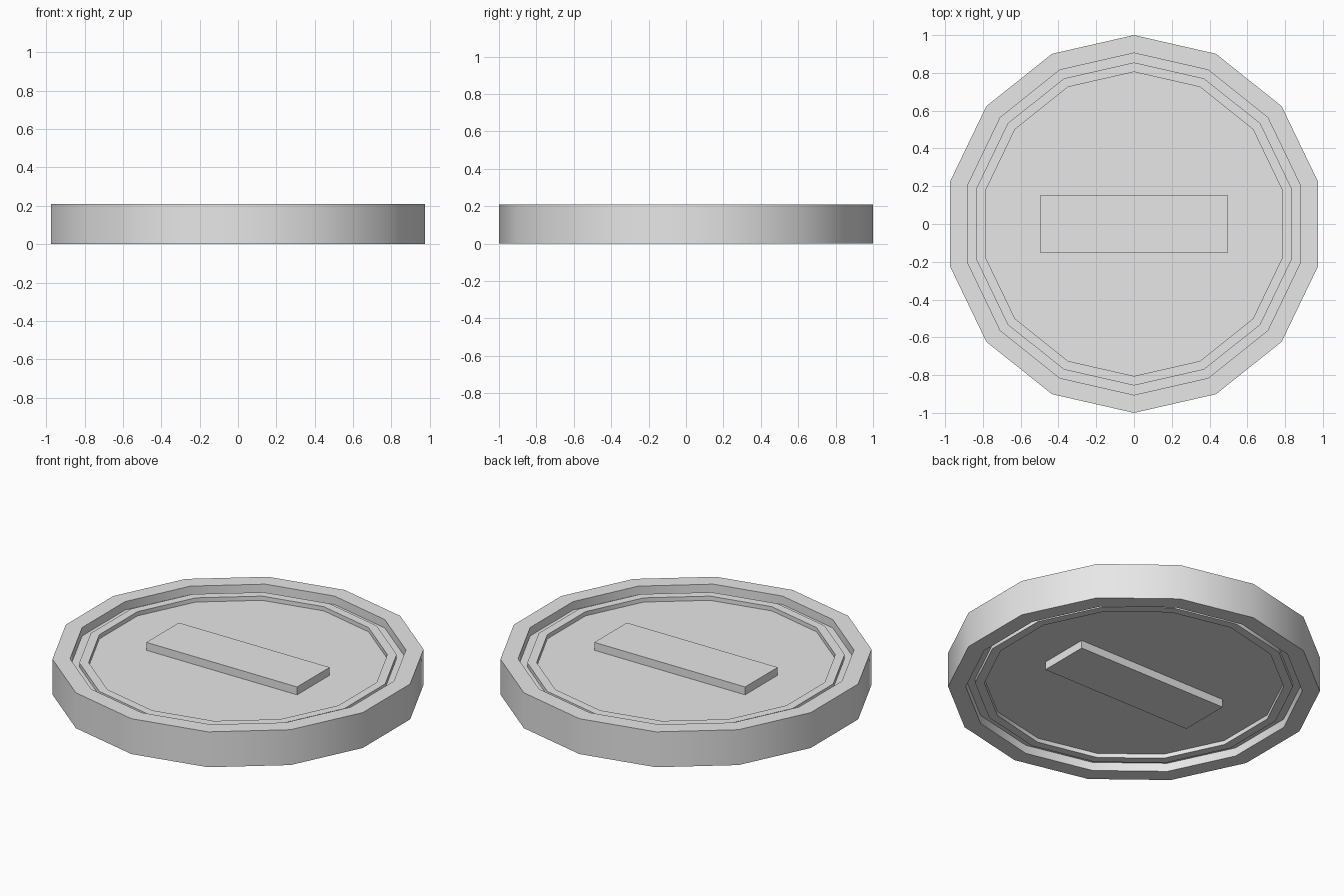
import bpy, bmesh, math

if "Cube" in bpy.data.objects:
    bpy.data.objects.remove(bpy.data.objects["Cube"])

SIDES = 14
HEIGHT = 0.21
FLOOR = 0.16      # upper face of the recessed disc
BEAD = 0.185      # top of the thin raised ring

grey = bpy.data.materials.new("plain grey")
grey.diffuse_color = (0.8, 0.8, 0.8, 1.0)
grey.use_nodes = True
grey.node_tree.nodes["Principled BSDF"].inputs["Base Color"].default_value = grey.diffuse_color


def finish(name, bm):
    bmesh.ops.recalc_face_normals(bm, faces=bm.faces)
    mesh = bpy.data.meshes.new(name)
    bm.to_mesh(mesh)
    bm.free()
    mesh.materials.append(grey)
    obj = bpy.data.objects.new(name, mesh)
    bpy.context.collection.objects.link(obj)
    bpy.ops.object.select_all(action='DESELECT')
    obj.select_set(True)
    bpy.context.view_layer.objects.active = obj
    bpy.ops.object.shade_smooth_by_angle(angle=math.radians(30))
    return obj


def revolve(name, profile):
    """Turn an open (radius, z) profile and cap both of its ends."""
    bm = bmesh.new()
    rings = []
    for r, z in profile:
        rings.append([bm.verts.new((r * math.sin(2 * math.pi * i / SIDES),
                                    r * math.cos(2 * math.pi * i / SIDES), z))
                      for i in range(SIDES)])
    for a, b in zip(rings, rings[1:]):
        for i in range(SIDES):
            j = (i + 1) % SIDES
            bm.faces.new((a[i], a[j], b[j], b[i]))
    bm.faces.new(rings[0])
    bm.faces.new(rings[-1])
    return finish(name, bm)


def bar(name, z0, z1):
    bm = bmesh.new()
    bmesh.ops.create_cube(bm, size=1.0)
    for v in bm.verts:
        v.co = (v.co.x * 0.99, v.co.y * 0.305, z0 if v.co.z < 0 else z1)
    return finish(name, bm)


# coin body: floor, raised ring, groove, rim; the lower half mirrors the upper
upper = [(0.805, FLOOR), (0.805, BEAD), (0.855, BEAD), (0.855, FLOOR),
         (0.905, FLOOR), (0.905, HEIGHT), (1.0, HEIGHT)]
lower = [(r, HEIGHT - z) for r, z in reversed(upper)]
revolve("coin_body", upper + lower)

# raised bars on both faces
bar("top_bar", FLOOR, 0.207)
bar("bottom_bar", HEIGHT - 0.207, HEIGHT - FLOOR)
